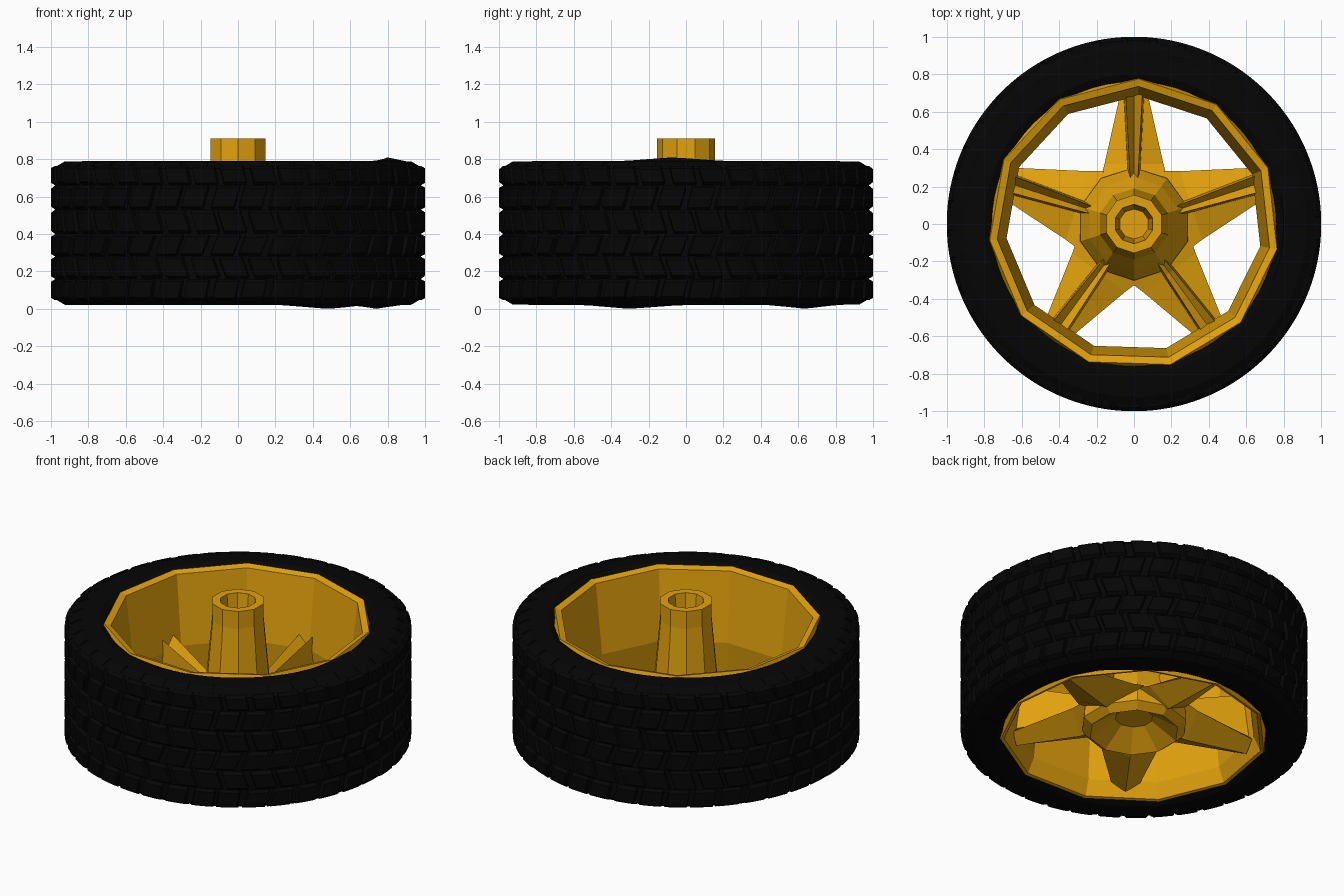
import bpy, bmesh, math, random
from mathutils import Vector

random.seed(4)
cube = bpy.data.objects.get("Cube")
if cube:
    bpy.data.objects.remove(cube)


def material(name, rgb, rough):
    m = bpy.data.materials.new(name)
    m.use_nodes = True
    m.diffuse_color = (*rgb, 1)
    bsdf = next(n for n in m.node_tree.nodes if n.type == 'BSDF_PRINCIPLED')
    bsdf.inputs["Base Color"].default_value = (*rgb, 1)
    bsdf.inputs["Roughness"].default_value = rough
    return m


RUBBER = material("black rubber", (0.0016, 0.0016, 0.0016), 0.9)
GOLD = material("gold paint", (0.76, 0.36, 0.004), 0.5)


def polar(r, a, z):
    return Vector((r * math.cos(a), r * math.sin(a), z))


def finish(bm, name, mat):
    bmesh.ops.remove_doubles(bm, verts=bm.verts, dist=1e-5)
    bmesh.ops.recalc_face_normals(bm, faces=bm.faces)
    mesh = bpy.data.meshes.new(name)
    bm.to_mesh(mesh)
    bm.free()
    mesh.materials.append(mat)
    ob = bpy.data.objects.new(name, mesh)
    bpy.context.collection.objects.link(ob)
    return ob


def loft(bm, rings, closed=False):
    """Skin a list of equally sized point loops; cap the ends unless closed."""
    loops = [[bm.verts.new(p) for p in ring] for ring in rings]
    pairs = list(zip(loops, loops[1:])) + ([(loops[-1], loops[0])] if closed else [])
    for a, b in pairs:
        for i in range(len(a)):
            j = (i + 1) % len(a)
            bm.faces.new((a[i], a[j], b[j], b[i]))
    if not closed:
        bm.faces.new(loops[0])
        bm.faces.new(loops[-1])


def lathe(name, profile, sides, mat, turn=0.0, closed=True):
    bm = bmesh.new()
    rings = [[polar(r, turn + math.tau * i / sides, z) for i in range(sides)]
             for r, z in profile]
    loft(bm, rings, closed)
    return finish(bm, name, mat)


# Tyre body with gently uneven sidewalls
tyre = lathe("tyre", [(0.76, 0.04), (0.80, 0.02), (0.92, 0.025), (0.978, 0.06),
                      (0.978, 0.75), (0.92, 0.785), (0.80, 0.79), (0.76, 0.77)],
             64, RUBBER)
for v in tyre.data.vertices:
    if 0.78 < v.co.xy.length < 0.82:
        top = v.co.z > 0.4
        for bump in ([-5] if top else [-22, 53]):
            d = math.degrees(math.atan2(v.co.y, v.co.x)) - bump
            v.co.z += (0.02 if top else -0.02) * max(0, 1 - abs(d) / 20)

# Tread: staggered rows of raised, slightly crooked blocks with sloping edges
bm = bmesh.new()
levels = [0.045, 0.16, 0.28, 0.40, 0.53, 0.66, 0.765]
skew = [0.0, 0.12, -0.08, 0.14, -0.06, 0.12, 0.0]
COUNT = 40
step = math.tau / COUNT
for row in range(6):
    for k in range(COUNT):
        jog = random.uniform(-0.05, 0.05) + 0.3 * (row % 2)
        low, high = levels[row], levels[row + 1]
        lip = random.uniform(0.012, 0.02)
        foot = 0.98
        rings = []
        for z, s, crown in ((low + 0.002, skew[row], foot), (low + lip, skew[row], 1.0),
                            (high - lip, skew[row + 1], 1.0),
                            (high - 0.002, skew[row + 1], foot)):
            a0 = (k + jog + s + 0.05) * step
            a1 = (k + jog + s + 0.95) * step
            rings.append([polar(0.955, a0, z), polar(crown, a0 + 0.012, z),
                          polar(crown, (a0 + a1) / 2, z),
                          polar(crown, a1 - 0.012, z), polar(0.955, a1, z)])
        loft(bm, rings)
finish(bm, "tread_blocks", RUBBER)

# Shoulder bars joining the tread to each sidewall
bm = bmesh.new()
for z_out, z_in in ((0.06, 0.022), (0.75, 0.788)):
    for k in range(COUNT):
        rings = []
        for a in ((k + 0.05) * step, (k + 0.9) * step):
            rings.append([polar(0.95, a, z_out), polar(0.99, a, z_out),
                          polar(0.925, a, z_in), polar(0.90, a, z_in)])
        loft(bm, rings)
finish(bm, "shoulder_bars", RUBBER)

# Rim: faceted band flaring at both openings
lathe("rim", [(0.79, 0.06), (0.77, 0.025), (0.75, 0.03), (0.71, 0.12), (0.685, 0.34),
              (0.735, 0.775), (0.775, 0.788), (0.80, 0.72)], 11, GOLD, math.radians(-10))

# Hub: tapered tube with a blind hole above and a wide shallow bowl below
lathe("hub", [(0.08, 0.66), (0.105, 0.91), (0.155, 0.91), (0.155, 0.80), (0.19, 0.42),
              (0.25, 0.32), (0.30, 0.21), (0.31, 0.09), (0.26, 0.05), (0.11, 0.15)],
      10, GOLD, math.radians(18), closed=False)

# Five spokes: tapering plate with a narrow rib on top and a keel below
bm = bmesh.new()
stations = [(0.24, 0.20, 0.02, 0.18, 0.31, 0.09),
            (0.32, 0.175, 0.025, 0.16, 0.33, 0.07),
            (0.70, 0.08, 0.045, 0.11, 0.43, 0.06)]
for k, breadth in enumerate((0.9, 1.1, 1, 1, 1.1)):
    a = math.radians(90 + 72 * k)
    out, side = polar(1, a, 0), polar(1, a + math.pi / 2, 0)
    rings = []
    for r, half, rib, z_plate, z_rib, z_keel in stations:
        wide = half * breadth
        outline = [(-wide, z_plate), (-rib - 0.01, z_plate + 0.03), (-rib, z_rib),
                   (0, z_rib - 0.05), (rib, z_rib), (rib + 0.01, z_plate + 0.03),
                   (wide, z_plate), (0, z_keel)]
        rings.append([out * r + side * x + Vector((0, 0, z)) for x, z in outline])
    loft(bm, rings)
finish(bm, "spokes", GOLD)
